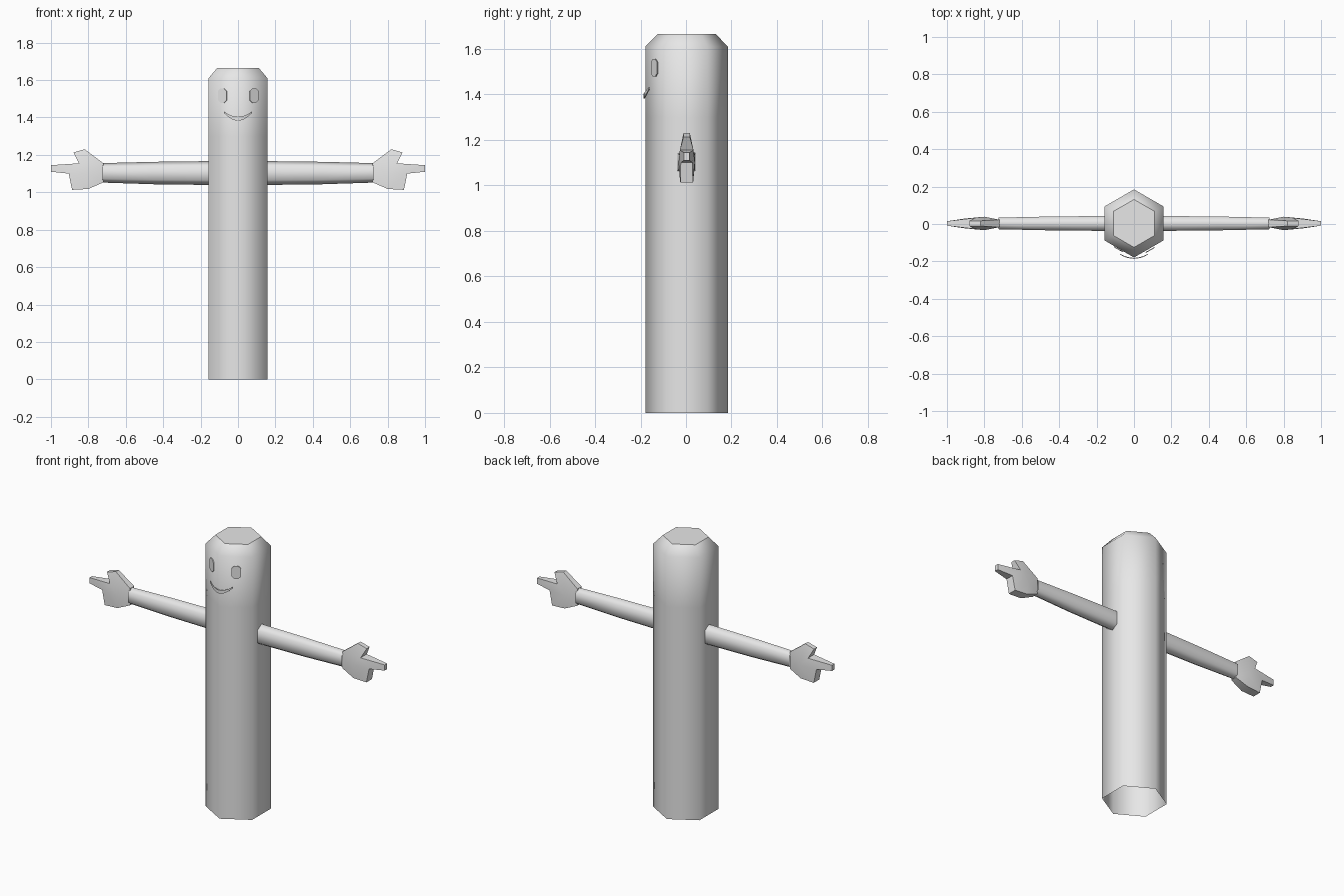
import bpy, bmesh, math

cube = bpy.data.objects.get("Cube")
if cube:
    bpy.data.objects.remove(cube, do_unlink=True)

grey = bpy.data.materials.new("plain_grey")
grey.use_nodes = True
colour = (0.8, 0.8, 0.8, 1)
grey.diffuse_color = colour
grey.node_tree.nodes["Principled BSDF"].inputs["Base Color"].default_value = colour


def finish(name, bm, smooth=True):
    bmesh.ops.recalc_face_normals(bm, faces=bm.faces[:])
    for f in bm.faces:
        f.smooth = smooth and f.material_index == 0
        f.material_index = 0
    mesh = bpy.data.meshes.new(name)
    bm.to_mesh(mesh)
    bm.free()
    mesh.materials.append(grey)
    obj = bpy.data.objects.new(name, mesh)
    bpy.context.collection.objects.link(obj)
    return obj


def bridge(bm, rings):
    for a, b in zip(rings, rings[1:]):
        n = len(a)
        for i in range(n):
            j = (i + 1) % n
            bm.faces.new((a[i], a[j], b[j], b[i]))


# Body: six-sided tube, open below, chamfered at the top
CY, R = 0.003, 0.182
bm = bmesh.new()
rings = []
for z, r in ((0, R), (1.3, R), (1.61, R), (1.665, 0.128)):
    angles = [math.radians(60 * i - 90) for i in range(6)]
    rings.append([bm.verts.new((r * math.cos(a), CY + r * math.sin(a), z)) for a in angles])
bridge(bm, rings)
cap = bm.faces.new(rings[-1])
cap.material_index = 1  # keeps the cap flat
finish("body", bm)


# Arms: flattened six-sided tapering tubes
def arm(name, side):
    bm = bmesh.new()
    rings = []
    for x, zc, h, w in ((0.13, 1.103, 0.064, 0.04), (0.45, 1.103, 0.06, 0.037),
                        (0.725, 1.104, 0.052, 0.031)):
        section = ((0, h), (w, h * 0.6), (w, -h * 0.6), (0, -h), (-w, -h * 0.6), (-w, h * 0.6))
        rings.append([bm.verts.new((side * x, CY + y, zc + z)) for y, z in section])
    bridge(bm, rings)
    finish(name, bm)


# Hands: palm with a thumb, a pointing finger and a lower finger
OUTLINE = {  # x, z, half thickness
    "wrist_low": (0.72, 1.053, 0.02), "heel": (0.80, 1.018, 0.029),
    "low_tip": (0.887, 1.013, 0.027), "low_gap": (0.905, 1.10, 0.026),
    "point_low": (1.0, 1.11, 0.012), "point_top": (1.0, 1.145, 0.012),
    "top_gap": (0.85, 1.155, 0.03), "thumb_tip": (0.88, 1.213, 0.014),
    "thumb_back": (0.82, 1.23, 0.014), "wrist_top": (0.72, 1.155, 0.02),
    "palm": (0.80, 1.10, 0.036),
}
PATCHES = (
    ("wrist_low", "heel", "palm"), ("heel", "low_tip", "low_gap", "palm"),
    ("low_gap", "top_gap", "palm"), ("low_gap", "point_low", "point_top", "top_gap"),
    ("top_gap", "thumb_tip", "thumb_back"), ("top_gap", "thumb_back", "wrist_top", "palm"),
    ("wrist_top", "wrist_low", "palm"),
)


def hand(name, side):
    bm = bmesh.new()
    front = {k: bm.verts.new((side * x, CY - t, z)) for k, (x, z, t) in OUTLINE.items()}
    back = {k: bm.verts.new((side * x, CY + t, z)) for k, (x, z, t) in OUTLINE.items()}
    for patch in PATCHES:
        bm.faces.new([front[k] for k in patch])
        bm.faces.new([back[k] for k in reversed(patch)])
    rim = [k for k in OUTLINE if k != "palm"]
    for a, b in zip(rim, rim[1:] + rim[:1]):
        bm.faces.new((front[a], front[b], back[b], back[a]))
    obj = finish(name, bm)
    bpy.ops.object.select_all(action="DESELECT")
    bpy.context.view_layer.objects.active = obj
    obj.select_set(True)
    bpy.ops.object.shade_smooth_by_angle(angle=math.radians(50))


# Eyes: tall six-sided plates lying just off the two front faces
def eye(name, side):
    bm = bmesh.new()
    verts = []
    for dx, dz in ((0, 0.039), (0.023, 0.025), (0.023, -0.025),
                   (0, -0.039), (-0.023, -0.025), (-0.023, 0.025)):
        x = 0.085 + dx
        # blunt the upper and lower points
        for off in ((-0.009, 0.009) if dx == 0 else (0,)):
            s = off if dz < 0 else -off
            xx = x - s
            verts.append(bm.verts.new((side * xx, CY - R - 0.007 + xx * 0.577, 1.517 + dz)))
    bm.faces.new(verts)
    bm.normal_update()
    if next(iter(bm.faces)).normal.y > 0:
        bmesh.ops.reverse_faces(bm, faces=bm.faces[:])
    obj = finish(name, bm, False)
    mod = obj.modifiers.new("thickness", "SOLIDIFY")
    mod.thickness = 0.005


for prefix, side in (("left", 1), ("right", -1)):
    arm(prefix + "_arm", side)
    hand(prefix + "_hand", side)
    eye(prefix + "_eye", side)

# Mouth: smiling strip that bows around the front edge
bm = bmesh.new()
rows = []
for i in range(9):
    u = i / 4 - 1
    x, y = 0.074 * u, -0.186 + 0.022 * u * u
    top, low = 1.404 + 0.028 * u * u, 1.383 + 0.04 * u ** 2
    rows.append([bm.verts.new((x, y, low)), bm.verts.new((x, y, top)),
                 bm.verts.new((x, y + 0.005, top)), bm.verts.new((x, y + 0.005, low))])
bridge(bm, rows)
bm.faces.new(rows[0])
bm.faces.new(rows[-1])
finish("mouth", bm, False)
